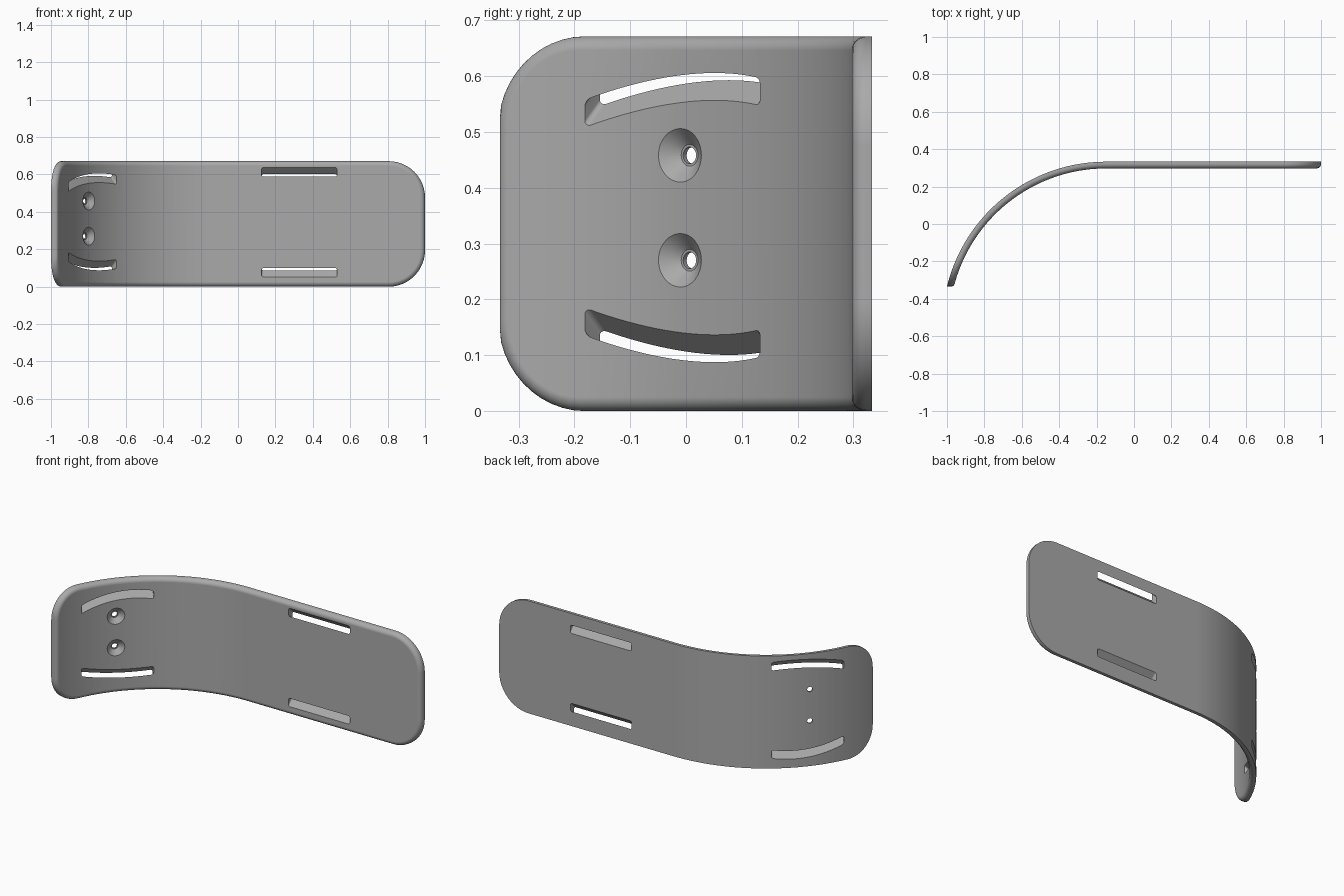
import bpy, bmesh, math
from mathutils import Vector

cube = bpy.data.objects.get("Cube")
if cube:
    bpy.data.objects.remove(cube)

# Overall sizes
HEIGHT, THICK, FILLET = 0.671, 0.036, 0.025
BACK, BEND_X, RADIUS = 0.333, -0.15, 0.875
CENTRE = Vector((BEND_X, BACK - RADIUS))
END_ANGLE = math.atan2(1 + BEND_X, -BACK - CENTRE.y)
ARC = RADIUS * END_ANGLE
LENGTH = ARC + 1 - BEND_X
LEFT_R, RIGHT_R = 0.165, 0.195

grey = bpy.data.materials.new("grey")
grey.use_nodes = True
grey.diffuse_color = (0.4, 0.4, 0.4, 1)
grey.node_tree.nodes["Principled BSDF"].inputs["Base Color"].default_value = grey.diffuse_color


def make_object(name, bm):
    bmesh.ops.recalc_face_normals(bm, faces=bm.faces)
    mesh = bpy.data.meshes.new(name)
    bm.to_mesh(mesh)
    bm.free()
    mesh.materials.append(grey)
    obj = bpy.data.objects.new(name, mesh)
    bpy.context.collection.objects.link(obj)
    return obj


def bend(s, depth, z):
    """Wrap a flat point onto the arc followed by the straight run."""
    if s >= ARC:
        return Vector((BEND_X + s - ARC, BACK - depth, z))
    a, r = (ARC - s) / RADIUS, RADIUS - depth
    y = CENTRE.y + r * math.cos(a)
    return Vector((BEND_X - r * math.sin(a), max(y, -BACK), z))


def half_outline(inset):
    """Upper half of the rounded outline: (distance, half height)."""
    n, pts = 12, []
    half = HEIGHT / 2
    for i in range(n + 1):
        a, r = math.pi / 2 * i / n, LEFT_R - inset
        pts.append((LEFT_R - r * math.cos(a), half - LEFT_R + r * math.sin(a)))
    for i in range(1, 49):
        pts.append((LEFT_R + (ARC - LEFT_R) * i / 48, half - inset))
    for i in range(n + 1):
        a, r = math.pi / 2 * i / n, RIGHT_R - inset
        pts.append((LENGTH - RIGHT_R + r * math.sin(a), half - RIGHT_R + r * math.cos(a)))
    return pts


# Curved plate with one rounded rim
bm = bmesh.new()
layers = [(0, 0)]
for i in range(8):
    a = math.pi / 2 * i / 7
    layers.append((THICK - FILLET + FILLET * math.sin(a), FILLET * (1 - math.cos(a))))
loops = []
for depth, inset in layers:
    half = half_outline(inset)
    ring = [(s, HEIGHT / 2 + h) for s, h in half]
    ring += [(s, HEIGHT / 2 - h) for s, h in reversed(half)]
    loops.append([bm.verts.new(bend(s, depth, z)) for s, z in ring])
count = len(loops[0])
for low, high in zip(loops, loops[1:]):
    for i in range(count):
        j = (i + 1) % count
        bm.faces.new((low[i], low[j], high[j], high[i]))
for cap in (loops[0], loops[-1]):
    for i in range(count // 2 - 1):
        bm.faces.new((cap[i], cap[i + 1], cap[count - 2 - i], cap[count - 1 - i]))
plate = make_object("curved_plate", bm)


def slot_cutter(name, centre, along, out, slant):
    """Rounded slot pushed through the plate on a 45 degree slant."""
    length, width, r = 0.405, 0.049, 0.012
    push = (out + Vector((0, 0, slant))) * 0.1
    bm = bmesh.new()
    rim = []
    for k, (u, v) in enumerate(((1, 1), (-1, 1), (-1, -1), (1, -1))):
        for i in range(6):
            a = math.pi / 2 * (k + i / 5)
            p = centre + along * (u * (length / 2 - r) + r * math.cos(a))
            rim.append(p + Vector((0, 0, v * (width / 2 - r) + r * math.sin(a))))
    a = [bm.verts.new(p - push) for p in rim]
    b = [bm.verts.new(p + push) for p in rim]
    bm.faces.new(a)
    bm.faces.new(b)
    for i in range(len(rim)):
        j = (i + 1) % len(rim)
        bm.faces.new((a[i], a[j], b[j], b[i]))
    return make_object(name, bm)


def screw_cutter(name, z):
    """Countersunk hole, square to the arc."""
    inner = RADIUS - THICK
    rise = -0.01 - CENTRE.y
    x = CENTRE.x - math.sqrt(inner ** 2 - rise ** 2)
    start = Vector((x, -0.01, z))
    out = Vector((x - CENTRE.x, rise, 0)).normalized()
    side, up = Vector((-out.y, out.x, 0)), Vector((0, 0, 1))
    bm = bmesh.new()
    rings = []
    for depth, r in ((-0.02, 0.07), (0, 0.048), (0.026, 0.0195), (0.026, 0.015), (0.1, 0.015)):
        rings.append([bm.verts.new(start + out * depth + (side * math.cos(t) + up * math.sin(t)) * r)
                      for t in (math.tau * i / 32 for i in range(32))])
    for a, b in zip(rings, rings[1:]):
        for i in range(32):
            j = (i + 1) % 32
            bm.faces.new((a[i], a[j], b[j], b[i]))
    bm.faces.new(rings[0])
    bm.faces.new(rings[-1])
    return make_object(name, bm)


# Slots in the straight run slant inwards, those in the arc slant outwards
d = math.sqrt(0.5)
back, out, along = Vector((0, 1, 0)), Vector((-d, d, 0)), Vector((d, d, 0))
arc_mid = Vector((CENTRE.x, CENTRE.y, 0)) + out * (RADIUS - THICK) - along * 0.078
cutters = []
for z, slant in ((0.613, -1), (0.075, 1)):
    cutters.append(slot_cutter("straight_slot", Vector((0.328, BACK - THICK, z)),
                               Vector((1, 0, 0)), back, slant))
for z, slant in ((0.581, 1), (0.112, -1)):
    cutters.append(slot_cutter("arc_slot", arc_mid + Vector((0, 0, z)), along, out, slant))
for z in (0.458, 0.27):
    cutters.append(screw_cutter("screw_hole", z))

# Cut the openings and finish the shading
bpy.ops.object.select_all(action="DESELECT")
bpy.context.view_layer.objects.active = plate
plate.select_set(True)
for cutter in cutters:
    cutter.hide_render = True
    mod = plate.modifiers.new("opening", "BOOLEAN")
    mod.operation, mod.solver, mod.object = "DIFFERENCE", "EXACT", cutter
    bpy.ops.object.modifier_apply(modifier=mod.name)
    bpy.data.objects.remove(cutter)
bpy.ops.object.shade_smooth_by_angle(angle=math.radians(30))
weighted = plate.modifiers.new("even_shading", "WEIGHTED_NORMAL")
weighted.keep_sharp = True
